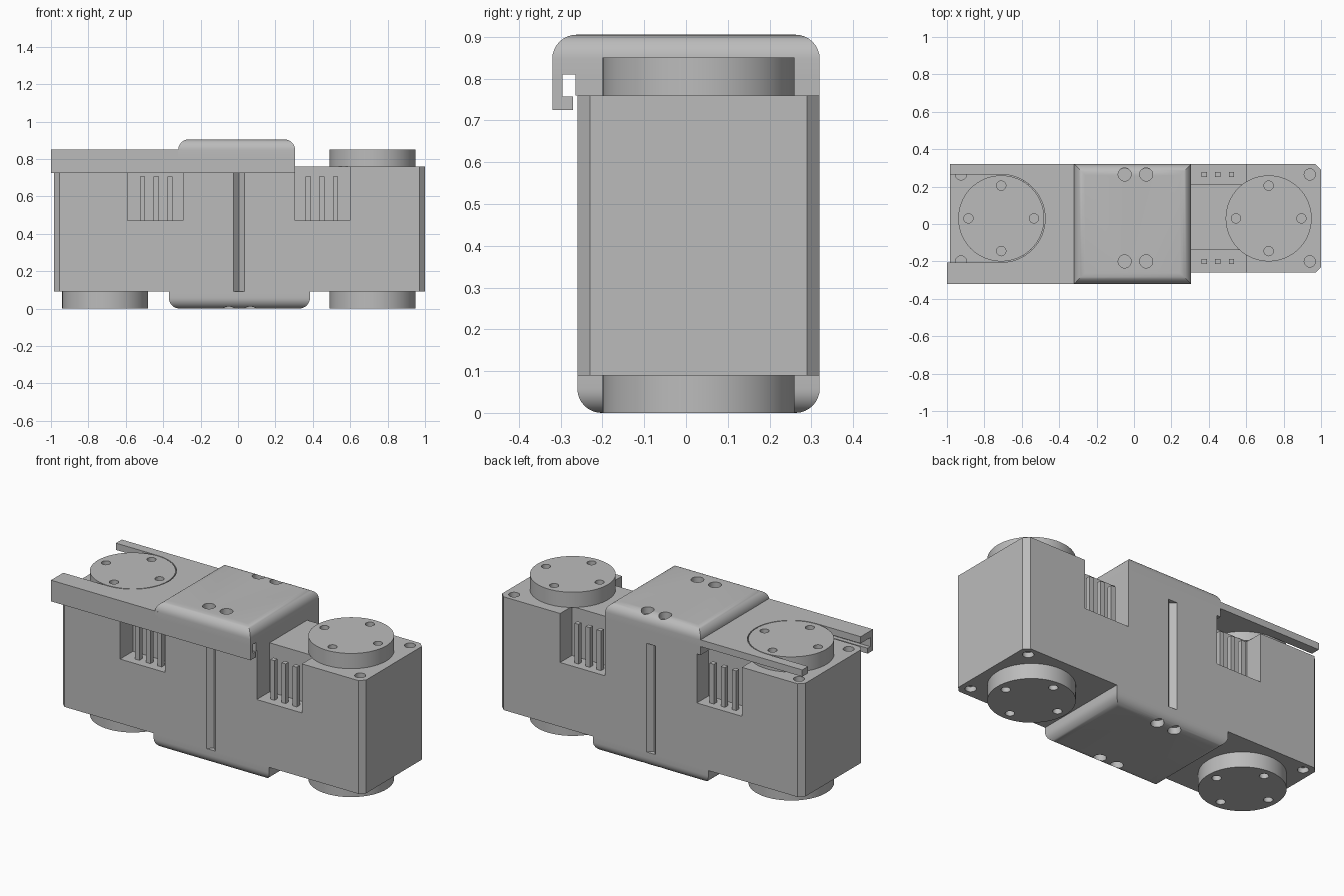
import bpy, bmesh, math
from mathutils import Matrix, Vector

cube = bpy.data.objects.get("Cube")
if cube:
    bpy.data.objects.remove(cube)

grey = bpy.data.materials.new("plain grey")
grey.use_nodes = True
COLOR = (0.5, 0.5, 0.5, 1)
grey.diffuse_color = COLOR
grey.node_tree.nodes["Principled BSDF"].inputs["Base Color"].default_value = COLOR

CY = 0.03                      # centre line of the body in y
HOLE_Y = (-0.2, 0.265)
WHEELS = {"right": -0.71, "left": 0.72}


def add_box(bm, x, y, z, turn=0):
    centre = Vector((sum(x) / 2, sum(y) / 2, sum(z) / 2))
    size = (x[1] - x[0], y[1] - y[0], z[1] - z[0], 1)
    m = Matrix.Translation(centre) @ Matrix.Rotation(turn, 4, "Z") @ Matrix.Diagonal(size)
    return bmesh.ops.create_cube(bm, size=1, matrix=m)["verts"]


def add_disc(bm, x, y, z, r, segments=24):
    m = Matrix.Translation((x, y, (z[0] + z[1]) / 2))
    bmesh.ops.create_cone(bm, cap_ends=True, segments=segments, radius1=r,
                          radius2=r, depth=z[1] - z[0], matrix=m)


def finish(name, bm):
    mesh = bpy.data.meshes.new(name)
    bm.to_mesh(mesh)
    bm.free()
    obj = bpy.data.objects.new(name, mesh)
    mesh.materials.append(grey)
    bpy.context.collection.objects.link(obj)
    return obj


def box(name, x, y, z):
    bm = bmesh.new()
    add_box(bm, x, y, z)
    return finish(name, bm)


def cut(obj, cutter_bm):
    cutter = finish("cutter", cutter_bm)
    cutter.hide_render = True
    mod = obj.modifiers.new("cut", "BOOLEAN")
    mod.operation, mod.solver, mod.object = "DIFFERENCE", "EXACT", cutter
    graph = bpy.context.evaluated_depsgraph_get()
    mesh = bpy.data.meshes.new_from_object(obj.evaluated_get(graph))
    obj.modifiers.clear()
    obj.data = mesh
    bpy.data.objects.remove(cutter)


def smooth(obj):
    bpy.ops.object.select_all(action="DESELECT")
    obj.select_set(True)
    bpy.context.view_layer.objects.active = obj
    bpy.ops.object.shade_smooth_by_angle(angle=math.radians(30))


def rounded_block(name, x, y, z, round_z, hole_z):
    """Box with the four edges at height round_z rounded, and four round holes."""
    bm = bmesh.new()
    add_box(bm, x, y, z)
    edges = [e for e in bm.edges if all(abs(v.co.z - round_z) < 1e-4 for v in e.verts)]
    bmesh.ops.bevel(bm, geom=edges, offset=0.058, segments=8, profile=0.5, affect="EDGES")
    obj = finish(name, bm)
    holes = bmesh.new()
    for hx in (-0.05, 0.065):
        for hy in HOLE_Y:
            add_disc(holes, hx, hy, hole_z, 0.035)
    cut(obj, holes)
    smooth(obj)


# Main body with chamfered upright corners
bm = bmesh.new()
add_box(bm, (-0.985, 1.0), (-0.26, 0.32), (0.09, 0.76))
uprights = [e for e in bm.edges if abs(e.verts[0].co.z - e.verts[1].co.z) > 0.1]
bmesh.ops.bevel(bm, geom=uprights, offset=0.03, segments=1, affect="EDGES")
body = finish("body", bm)

# Vent recesses, corner screw holes and centre grooves
cuts = bmesh.new()
for vx in ((-0.59, -0.295), (0.305, 0.6)):
    add_box(cuts, vx, (-0.4, -0.14), (0.47, 0.9))
    add_box(cuts, vx, (0.21, 0.4), (0.47, 0.9))
for hx in (-0.925, 0.94):
    for hy in HOLE_Y:
        for hz in ((0.05, 0.12), (0.73, 0.8)):
            add_disc(cuts, hx, hy, hz, 0.03)
for gy in (-0.26, 0.32):
    add_box(cuts, (-0.016, 0.026), (gy - 0.021, gy + 0.021), (0.092, 0.735), math.pi / 4)
cut(body, cuts)
smooth(body)

# Square fins standing in the vents
bm = bmesh.new()
for start in (-0.51, 0.375):
    for i in range(3):
        fx = start + i * 0.073
        for fy in HOLE_Y:
            add_box(bm, (fx - 0.014, fx + 0.014), (fy - 0.014, fy + 0.014), (0.46, 0.705))
finish("vent_fins", bm)

# Round discs above and below, each with four small holes
for side, wx in WHEELS.items():
    for level, z, hole_z in (("lower", (0, 0.09), (-0.03, 0.03)),
                             ("upper", (0.76, 0.85), (0.82, 0.88))):
        bm = bmesh.new()
        add_disc(bm, wx, CY, z, 0.23, 64)
        disc = finish(f"{level}_{side}_disc", bm)
        holes = bmesh.new()
        for i in range(4):
            a = i * math.pi / 2
            add_disc(holes, wx + 0.175 * math.cos(a), CY + 0.175 * math.sin(a), hole_z, 0.025)
        cut(disc, holes)
        smooth(disc)

# Rounded centre blocks
rounded_block("lower_block", (-0.37, 0.385), (-0.26, 0.32), (0, 0.09), 0, (-0.05, 0.04))
rounded_block("upper_block", (-0.32, 0.305), (-0.32, 0.32), (0.81, 0.905), 0.905, (0.865, 0.95))
box("upper_block_core", (-0.32, 0.305), (-0.265, 0.32), (0.76, 0.81))

# Sliding cover plate with an open-ended slot round the disc
plate = box("cover_plate", (-1.0, -0.3), (-0.32, 0.32), (0.81, 0.85))
slot = bmesh.new()
add_box(slot, (-1.1, WHEELS["right"]), (CY - 0.235, CY + 0.235), (0.7, 0.9))
cut(plate, slot)
arc = bmesh.new()
add_disc(arc, WHEELS["right"], CY, (0.7, 0.9), 0.235, 64)
cut(plate, arc)
trim = bmesh.new()
add_box(trim, (-1.1, -0.985), (0.1, 0.5), (0.7, 0.9))
cut(plate, trim)
smooth(plate)

# Hooked front rail of the cover
box("rail_wall", (-1.0, 0.305), (-0.32, -0.295), (0.725, 0.81))
box("rail_lip", (-1.0, 0.305), (-0.295, -0.27), (0.725, 0.757))
